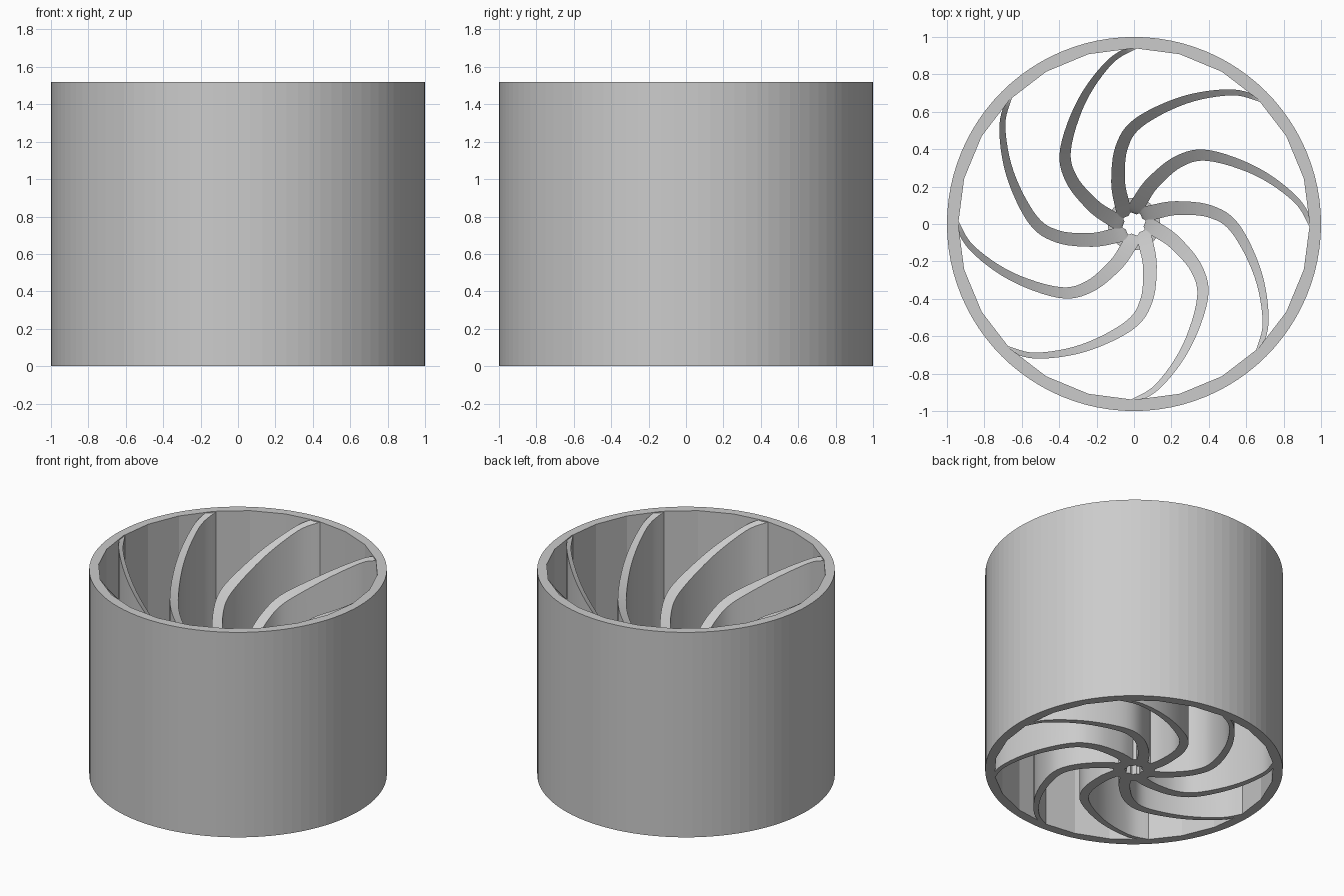
import bpy, bmesh, math
from mathutils import Matrix, Vector

if "Cube" in bpy.data.objects:
    bpy.data.objects.remove(bpy.data.objects["Cube"])

HEIGHT = 1.52
INNER = 0.94
BLADES = 8

grey = bpy.data.materials.new("plain grey")
grey.use_nodes = True
COLOR = (0.6, 0.6, 0.6, 1)
grey.diffuse_color = COLOR
grey.node_tree.nodes["Principled BSDF"].inputs["Base Color"].default_value = COLOR


def finish(bm, name, smooth=None):
    bmesh.ops.recalc_face_normals(bm, faces=bm.faces)
    mesh = bpy.data.meshes.new(name)
    bm.to_mesh(mesh)
    bm.free()
    mesh.materials.append(grey)
    obj = bpy.data.objects.new(name, mesh)
    bpy.context.collection.objects.link(obj)
    if smooth:
        bpy.ops.object.select_all(action='DESELECT')
        obj.select_set(True)
        bpy.context.view_layer.objects.active = obj
        bpy.ops.object.shade_smooth_by_angle(angle=math.radians(smooth))
    return obj


def circle(bm, radius, z, count):
    return [bm.verts.new((radius * math.cos(a), radius * math.sin(a), z))
            for a in (math.tau * i / count for i in range(count))]


def tube(name, outer, inner, top, outer_sides, inner_sides):
    """Upright tube whose bore may have fewer sides than its outside."""
    bm = bmesh.new()
    step = outer_sides // inner_sides
    out = [circle(bm, outer, z, outer_sides) for z in (0, top)]
    bore = [circle(bm, inner, z, inner_sides) for z in (0, top)]
    for low, high in (out, bore):
        for i in range(len(low)):
            j = (i + 1) % len(low)
            bm.faces.new((low[i], low[j], high[j], high[i]))
    for o, b in zip(out, bore):
        for k in range(inner_sides):
            arc = [o[(k * step + s) % outer_sides] for s in range(step + 1)]
            bm.faces.new(arc + [b[(k + 1) % inner_sides], b[k]])
    return finish(bm, name)


def spline(points, steps):
    """Smooth curve through the points."""
    pts = [Vector(p) for p in points]
    pts = [2 * pts[0] - pts[1]] + pts + [2 * pts[-1] - pts[-2]]
    result = []
    for a, b, c, d in zip(pts, pts[1:], pts[2:], pts[3:]):
        for s in range(steps):
            t = s / steps
            result.append(0.5 * (2 * b + (c - a) * t + (2 * a - 5 * b + 4 * c - d) * t * t
                                 + (3 * b - a - 3 * c + d) * t ** 3))
    return result + [pts[-2]]


def bowl(x, y):
    """Height of the conical recess cut into the blade tops."""
    return min(HEIGHT - 0.002, HEIGHT - INNER + math.hypot(x, y))


# Outer drum with a faceted bore
tube("outer_drum", 1, INNER, HEIGHT, 96, 24)

# Small ring that joins the blades at the middle
tube("centre_hub", 0.14, 0.09, HEIGHT - INNER + 0.08, 32, 32)

# Swept blade: centre line x, y and half thickness, from rim to hub
path = spline([(0.96, -0.03, 0.012), (0.87, 0.125, 0.016), (0.66, 0.278, 0.022),
               (0.40, 0.366, 0.029), (0.24, 0.335, 0.033), (0.10, 0.22, 0.037),
               (0.03, 0.12, 0.04), (0.002, 0.075, 0.036), (-0.005, 0.058, 0.02)], 6)

for n in range(BLADES):
    bm = bmesh.new()
    turn = Matrix.Rotation(math.tau * n / BLADES, 3, 'Z')
    rings = []
    for i, p in enumerate(path):
        along = path[min(i + 1, len(path) - 1)] - path[max(i - 1, 0)]
        side = Vector((-along.y, along.x)).normalized() * p.z
        left, right = p.xy + side, p.xy - side
        rings.append([bm.verts.new(turn @ Vector(co)) for co in (
            (*left, 0), (*right, 0), (*right, bowl(*right)), (*left, bowl(*left)))])
    for a, b in zip(rings, rings[1:]):
        for k in range(4):
            m = (k + 1) % 4
            bm.faces.new((a[k], a[m], b[m], b[k]))
    bm.faces.new(rings[0])
    bm.faces.new(rings[-1])
    finish(bm, f"curved_blade_{n + 1}", 35)
